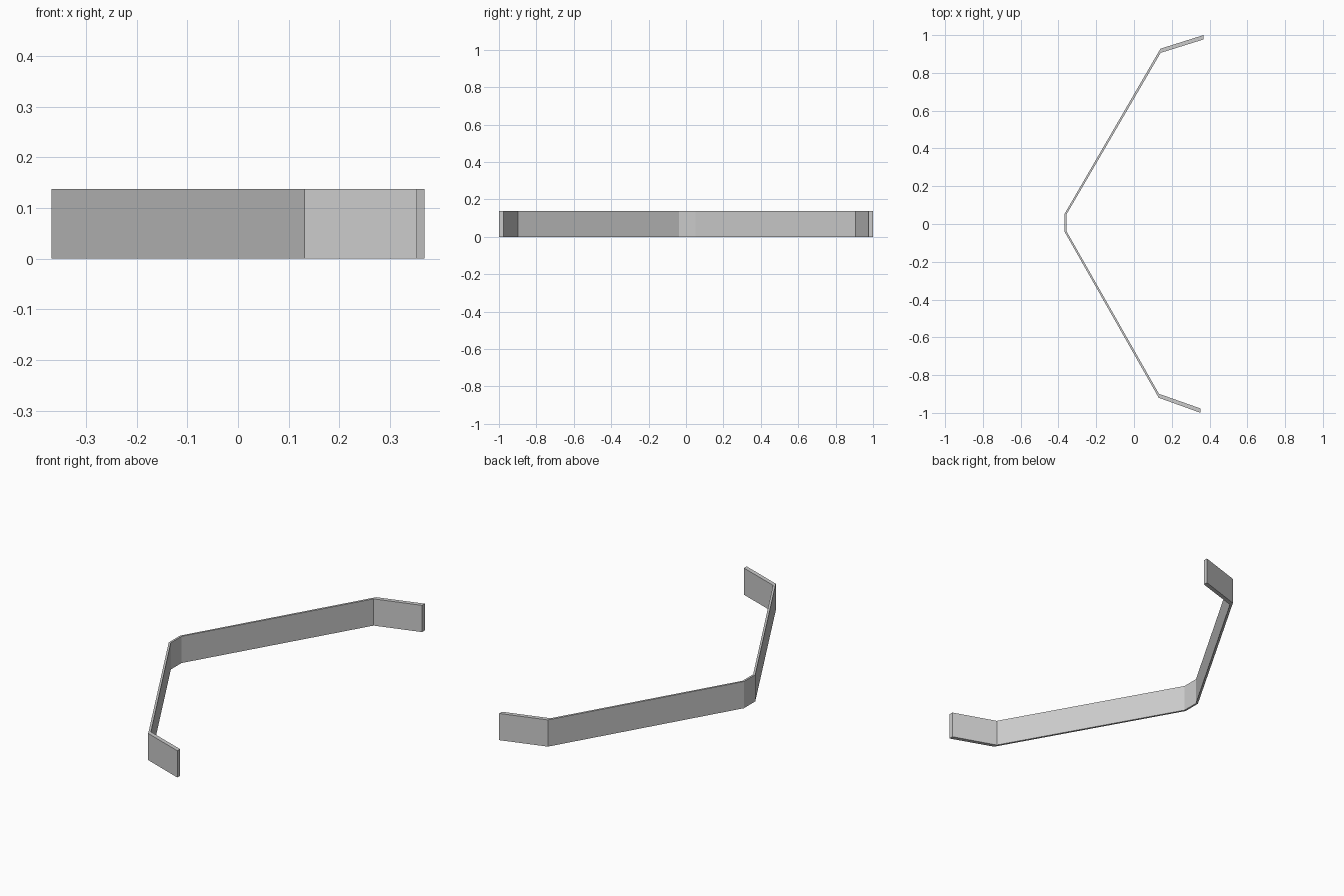
import bpy
import bmesh

cube = bpy.data.objects.get("Cube")
if cube:
    bpy.data.objects.remove(cube, do_unlink=True)

HEIGHT = 0.138

# Plain grey metal
metal = bpy.data.materials.new("grey_metal")
metal.use_nodes = True
grey = (0.6, 0.6, 0.6, 1)
metal.diffuse_color = grey
metal.node_tree.nodes["Principled BSDF"].inputs["Base Color"].default_value = grey

# Bend stations along the strip: outer point, inner point
stations = [
    ((0.353, -1.0), (0.353, -0.977)),
    ((0.131, -0.92), (0.132, -0.899)),
    ((-0.368, -0.04), (-0.358, -0.037)),
    ((-0.368, 0.053), (-0.358, 0.05)),
    ((0.14, 0.928), (0.141, 0.906)),
    ((0.368, 1.0), (0.368, 0.977)),
]

# Bent strip: sweep a rectangular section through the bends
bm = bmesh.new()
rings = []
for outer, inner in stations:
    corners = [(*outer, 0), (*inner, 0), (*inner, HEIGHT), (*outer, HEIGHT)]
    rings.append([bm.verts.new(c) for c in corners])
for a, b in zip(rings, rings[1:]):
    for i in range(4):
        j = (i + 1) % 4
        bm.faces.new((a[i], a[j], b[j], b[i]))
bm.faces.new(rings[0])
bm.faces.new(rings[-1])
bmesh.ops.recalc_face_normals(bm, faces=bm.faces)

mesh = bpy.data.meshes.new("bent_bracket_strip")
bm.to_mesh(mesh)
bm.free()
mesh.materials.append(metal)
strip = bpy.data.objects.new("bent_bracket_strip", mesh)
bpy.context.collection.objects.link(strip)
